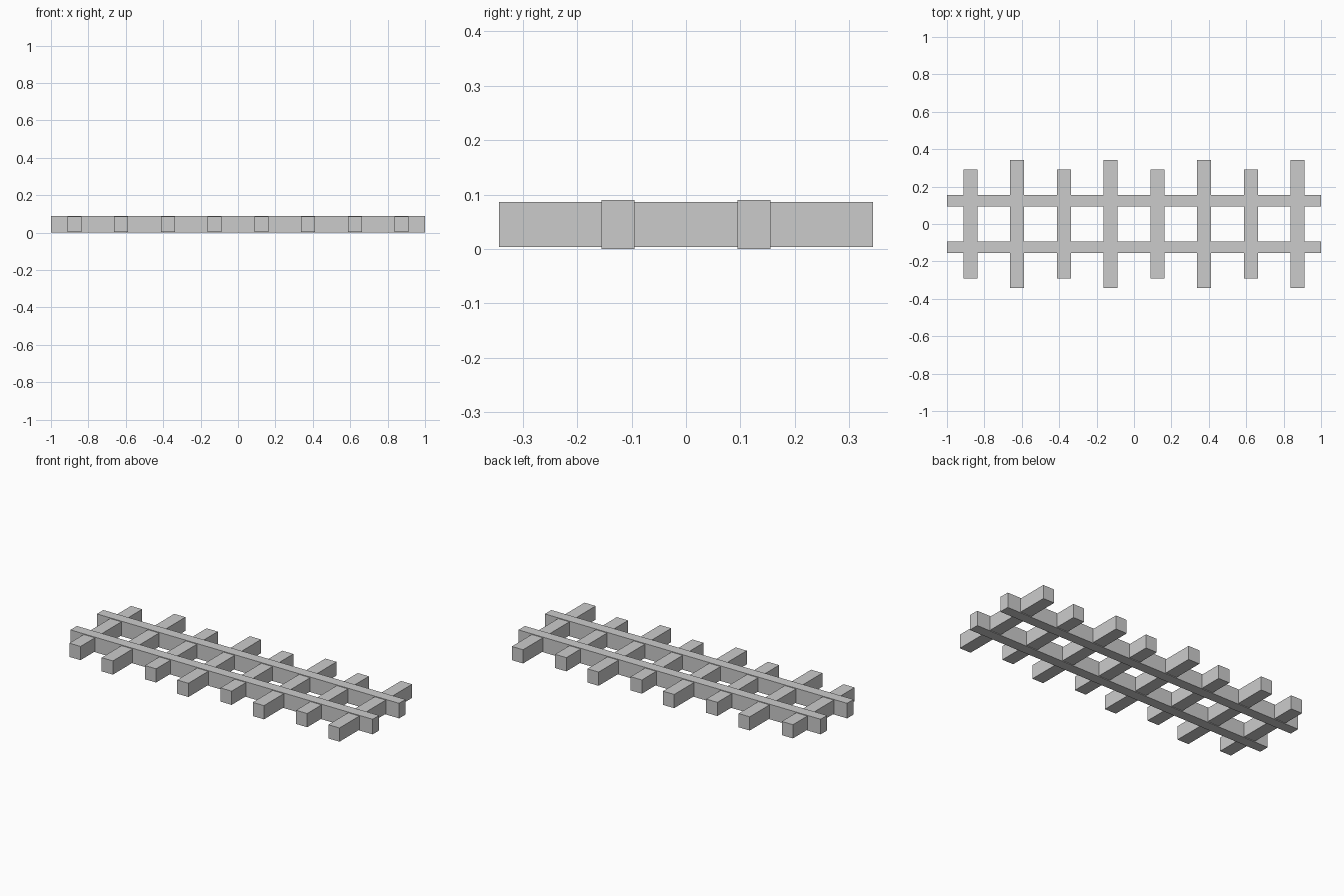
import bpy

if "Cube" in bpy.data.objects:
    bpy.data.objects.remove(bpy.data.objects["Cube"])


def box(name, center, size):
    bpy.ops.mesh.primitive_cube_add(size=1, location=center)
    obj = bpy.context.object
    obj.name = name
    obj.scale = size
    bpy.ops.object.transform_apply(location=False, rotation=False, scale=True)
    return obj


RAIL_H = 0.09
MID_Z = RAIL_H / 2

# Two long rails running along x
for label, side in (("front", -1), ("back", 1)):
    box(f"{label}_rail", (0, side * 0.125, MID_Z), (2.0, 0.061, RAIL_H))

# Eight cross ties, alternating short and long, slightly thinner than the rails
for i in range(8):
    length = 0.686 if i % 2 else 0.583
    box(f"cross_tie_{i + 1}", (-0.875 + 0.25 * i, 0, MID_Z), (0.074, length, 0.082))
